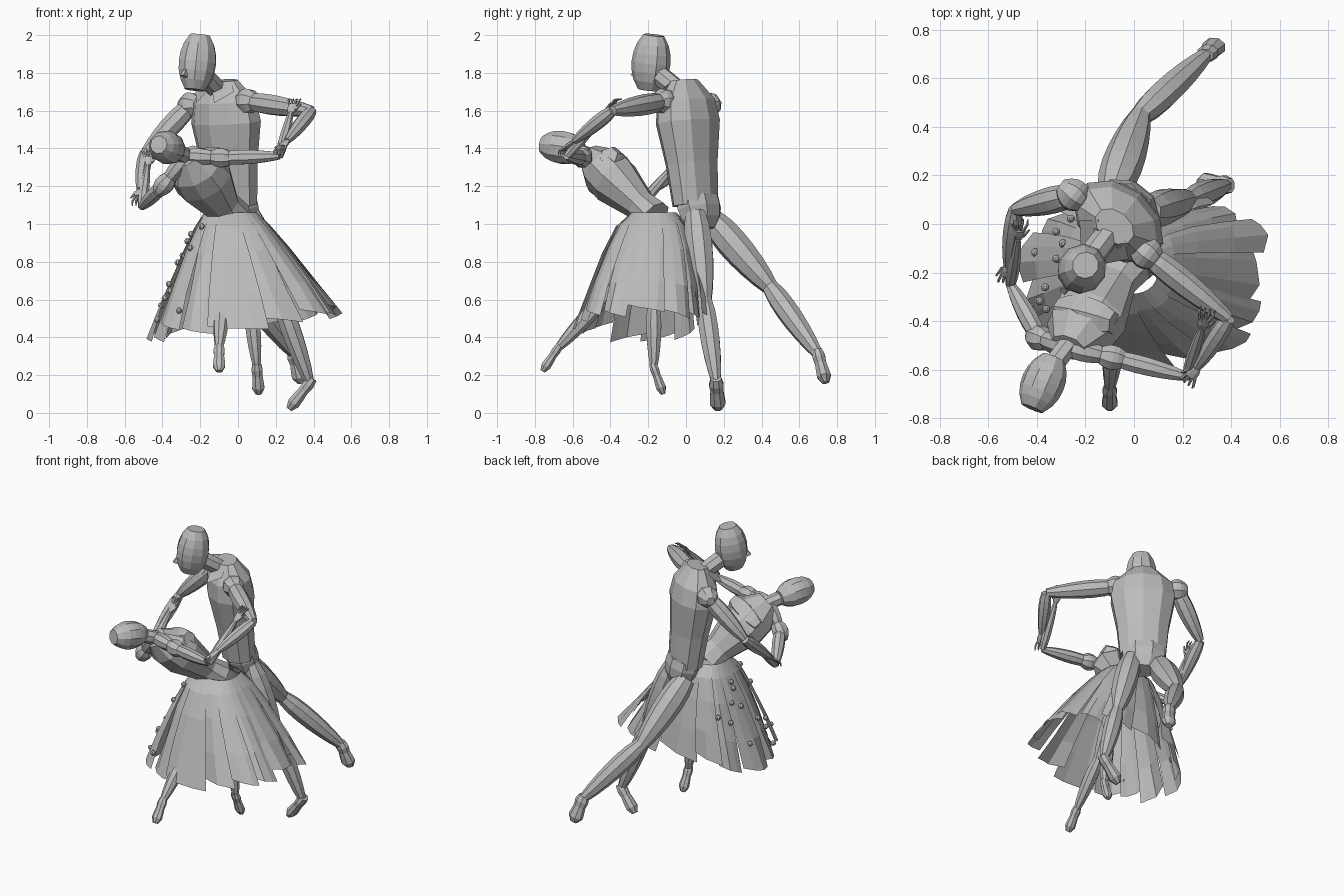
import bpy, bmesh, math, random
from mathutils import Vector

random.seed(4)
cube = bpy.data.objects.get("Cube")
if cube:
    bpy.data.objects.remove(cube)

shade = (.5, .5, .5, 1)
grey = bpy.data.materials.new("plain_grey")
grey.use_nodes = True
grey.diffuse_color = shade
grey.node_tree.nodes["Principled BSDF"].inputs["Base Color"].default_value = shade


def point(x, y, z):
    return Vector((x, y, z))


def add_object(name, bm):
    mesh = bpy.data.meshes.new(name)
    bm.to_mesh(mesh)
    bm.free()
    mesh.materials.append(grey)
    bpy.context.collection.objects.link(bpy.data.objects.new(name, mesh))


def skin(bm, start, end, widths, across=None, depth=1, sides=8):
    """Skin evenly spaced oval rings of the given half widths from start to end."""
    axis = (end - start).normalized()
    across = across or axis.orthogonal()
    side = (across - axis * across.dot(axis)).normalized()
    front = axis.cross(side) * depth
    loops = []
    for index, width in enumerate(widths):
        centre = start.lerp(end, index / (len(widths) - 1))
        angles = [math.tau * (corner + .5) / sides for corner in range(sides)]
        loops.append([bm.verts.new(centre + (side * math.cos(angle) + front * math.sin(angle)) * width)
                      for angle in angles])
    for lower, upper in zip(loops, loops[1:]):
        for corner in range(sides):
            after = (corner + 1) % sides
            bm.faces.new((lower[corner], lower[after], upper[after], upper[corner]))
    bm.faces.new(reversed(loops[0]))
    bm.faces.new(loops[-1])


def loft(name, *shape, **options):
    bm = bmesh.new()
    skin(bm, *shape, **options)
    add_object(name, bm)


def rounded(name, start, end, thick, taper=1, fullness=.7, **options):
    """Form with rounded ends; a low fullness keeps it close to a cylinder."""
    steps = [index / 6 for index in range(7)]
    widths = [thick * (1 + (taper - 1) * step) * math.sin(math.pi * (.08 + .84 * step)) ** fullness
              for step in steps]
    loft(name, start, end, widths, **options)


def limb(name, start, end, thick):
    rounded(name, start, end, thick, taper=.65, fullness=.35)


def hand(name, wrist, direction):
    """Palm, four bent fingers and a thumb."""
    bm = bmesh.new()
    side = direction.cross(point(0, 0, 1)).normalized()
    curl = direction.cross(side)
    palm_end = wrist + direction * .055
    skin(bm, wrist, palm_end, (.018, .026, .025), across=side, depth=.5)
    for spread in (-.02, -.007, .007, .02):
        knuckle = palm_end + side * spread
        joint = knuckle + direction * .035 + side * spread / 2
        tip = joint + direction * .02 + curl * .015
        skin(bm, knuckle, joint, (.007, .006), sides=5)
        skin(bm, joint, tip, (.006, .003), sides=5)
    thumb = wrist + direction * .02 + side * .02
    skin(bm, thumb, thumb + (direction + side / 2) * .045, (.009, .007, .004), sides=5)
    add_object(name, bm)


def arm(owner, shoulder, elbow, wrist, thick):
    limb(owner + "_upper_arm", shoulder, elbow, thick)
    limb(owner + "_forearm", elbow, wrist, thick * .7)
    hand(owner + "_hand", wrist, (wrist - elbow).normalized())


def leg(owner, hip, knee, ankle, toe, thick, across):
    limb(owner + "_thigh", hip, knee, thick)
    limb(owner + "_shin", knee.lerp(hip, .05), ankle, thick * .72)
    heel = ankle + (ankle - toe) * .15
    widths = [thick * scale for scale in (.35, .46, .4, .46, .5, .25)]
    loft(owner + "_shoe", heel, toe, widths, across=across, depth=.8)


# Man: body turned toward the partner
man_across = point(.78, -.62, 0)
man_facing = point(-.62, -.78, 0)
collar = point(-.08, -.01, 1.76)
waist = point(-.03, .05, 1.1)
loft("waistcoat", waist, collar, (.15, .16, .17, .19, .21, .19, .09), across=man_across, depth=.7, sides=10)
loft("pelvis", point(0, .09, .97), point(-.03, .06, 1.14), (.08, .13, .145, .14), across=man_across, depth=.72)
man_chin = point(-.23, -.2, 1.71)
man_crown = point(-.2, -.17, 2)
rounded("man_neck", point(-.09, -.02, 1.69), man_chin.lerp(man_crown, .4), .055, fullness=.1)
rounded("man_head", man_chin, man_crown, .1, fullness=.45, across=man_across, depth=1.05, sides=10)
nose = man_chin.lerp(man_crown, .25) + man_facing * .08
loft("nose", nose + point(0, 0, .05), nose + man_facing * .025, (.006, .02), sides=4)

# Collar flaps mirrored across the chest
for label, flip in (("left", 1), ("right", -1)):
    bm = bmesh.new()
    outline = ((.07, .02, 0), (0, .1, .03), (.06, .15, .12), (.13, .07, .06))
    bm.faces.new([bm.verts.new(collar + man_across * flip * out + man_facing * ahead - point(0, 0, drop))
                  for out, ahead, drop in outline])
    add_object(label + "_collar_flap", bm)

# Man's arms with shoulder caps
left_shoulder = point(.05, -.12, 1.65)
right_shoulder = point(-.25, .12, 1.63)
for label, centre in (("left", left_shoulder), ("right", right_shoulder)):
    rounded("man_" + label + "_shoulder", centre - man_across * .07, centre + man_across * .07, .07)
arm("man_left", left_shoulder, point(.39, -.39, 1.6), point(.26, -.59, 1.44), .066)
arm("man_right", right_shoulder, point(-.49, .06, 1.38), point(-.52, -.17, 1.18), .066)

# Man's legs: one planted, one stretched behind
leg("planted", point(.06, .05, 1.06), point(.23, .1, .58), point(.38, .16, .16),
    point(.27, .17, .02), .09, point(0, 1, 0))
leg("stretched", point(-.09, .13, 1.03), point(.03, .46, .65), point(.3, .7, .31),
    point(.34, .74, .16), .1, point(1, 0, 0))

# Woman: bodice leaning back, with bust, neck and head
woman_across = point(.29, -.07, .13)
neckline = point(-.27, -.51, 1.36)
loft("bodice", point(-.04, -.17, 1.03), neckline, (.12, .1, .13, .16, .15, .08),
     across=woman_across, depth=.84, sides=9)
bust = point(-.2, -.38, 1.31)
rounded("bust", bust - woman_across * .4, bust + woman_across * .4, .085, fullness=.4, sides=6)
woman_chin = point(-.33, -.55, 1.39)
woman_crown = point(-.42, -.76, 1.42)
rounded("woman_neck", point(-.24, -.46, 1.34), woman_chin.lerp(woman_crown, .3), .045, fullness=.1)
rounded("woman_head", woman_chin, woman_crown, .09, fullness=.45, across=woman_across, sides=10)

# Woman's arms, joined to the bodice by oval shoulders
woman_left = point(-.09, -.55, 1.35)
woman_right = point(-.39, -.47, 1.21)
for label, centre in (("left", woman_left), ("right", woman_right)):
    inward = (neckline - centre).normalized()
    limb("woman_" + label + "_collar", neckline, centre, .055)
    rounded("woman_" + label + "_shoulder", centre + inward * .07, centre - inward * .07, .055)
arm("woman_left", woman_left, point(.22, -.63, 1.36), point(.28, -.43, 1.59), .048)
arm("woman_right", woman_right, point(-.51, -.25, 1.09), point(-.48, -.06, 1.31), .048)

# Woman's legs
sideways = point(1, 0, 0)
leg("trailing", point(-.07, -.2, 1), point(-.08, -.45, .58), point(-.1, -.68, .34),
    point(-.1, -.76, .22), .07, sideways)
leg("tucked", point(0, -.18, 1), point(.07, -.17, .56), point(.1, -.17, .24),
    point(.11, -.12, .1), .07, sideways)


# Skirt: overlapping ragged panels flaring quickly front and back, steadily to the sides
def skirt_point(angle, down, swell):
    across, along = [math.copysign(abs(wave) ** .75, wave) for wave in (math.cos(angle), math.sin(angle))]
    return point(-.04 + .09 * down + across * (.14 + .34 * swell * down ** .85),
                 -.17 - .05 * down + along * (.12 + .22 * swell * down ** .55),
                 1.06 - down * (.58 - .05 * across))


bm = bmesh.new()
panels = 15
for panel in range(panels):
    middle = math.tau * panel / panels
    length = random.uniform(.92, 1.06)
    lift = 1.05 if panel % 2 else .93
    rows = []
    for down in (0, .12, .35, .7, 1):
        half = math.pi / panels * (1.2 - .12 * down)
        row = []
        for offset in (-1, -.2, .5, 1):
            fold = lift + .1 * (1 - abs(offset)) * down + random.uniform(-.03, .03)
            slant = .04 * offset * down
            row.append(bm.verts.new(skirt_point(middle + offset * half, abs(down * length + slant), fold)))
        rows.append(row)
    for upper, lower in zip(rows, rows[1:]):
        for column in range(len(upper) - 1):
            after = column + 1
            bm.faces.new((upper[column], lower[column], lower[after], upper[after]))
add_object("skirt", bm)

# Small rosettes scattered over one side of the skirt
for index in range(14):
    angle = math.pi + random.uniform(-.8, .9)
    spot = skirt_point(angle, .12 + .06 * index, 1.1)
    thickness = point(0, 0, .016)
    rounded("rosette_" + str(index), spot - thickness, spot + thickness, .017)
